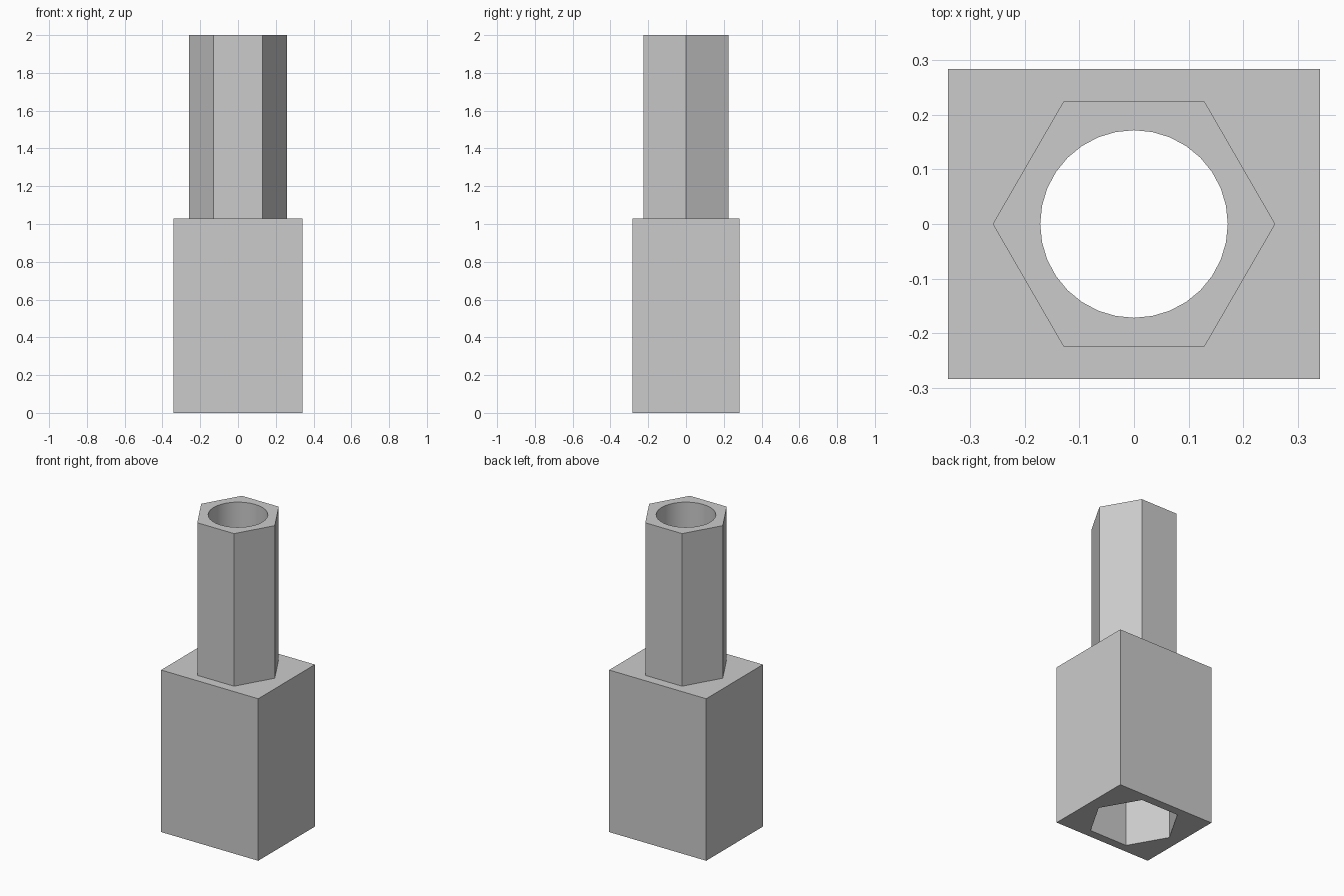
import bpy
import math

cube = bpy.data.objects.get("Cube")
if cube:
    bpy.data.objects.remove(cube, do_unlink=True)

HEIGHT = 2.0
BASE_TOP = 1.03
SOCKET_DEPTH = 0.97
OVERLAP = 0.03

grey = bpy.data.materials.new("plain grey")
grey.use_nodes = True
colour = (0.6, 0.6, 0.6, 1)
grey.diffuse_color = colour
grey.node_tree.nodes["Principled BSDF"].inputs["Base Color"].default_value = colour


def prism(name, sides, radius, bottom, top):
    """Upright prism with a corner on the x axis."""
    bpy.ops.mesh.primitive_cylinder_add(
        vertices=sides, radius=radius, depth=top - bottom,
        location=(0, 0, (bottom + top) / 2), rotation=(0, 0, math.pi / 2))
    obj = bpy.context.object
    obj.name = name
    obj.data.materials.append(grey)
    return obj


def combine(target, tool, operation):
    """Apply a boolean to the target, then drop the tool."""
    mod = target.modifiers.new(tool.name, "BOOLEAN")
    mod.operation = operation
    mod.solver = "EXACT"
    mod.object = tool
    bpy.ops.object.select_all(action="DESELECT")
    target.select_set(True)
    bpy.context.view_layer.objects.active = target
    bpy.ops.object.modifier_apply(modifier=mod.name)
    bpy.data.objects.remove(tool, do_unlink=True)


# Rectangular base block
bpy.ops.mesh.primitive_cube_add(size=1, location=(0, 0, BASE_TOP / 2))
body = bpy.context.object
body.name = "hex_socket_adapter"
body.scale = (0.683, 0.569, BASE_TOP)
bpy.ops.object.transform_apply(location=True, rotation=True, scale=True)
body.data.materials.append(grey)

# Hexagonal shank rising from the block
combine(body, prism("hex_shank", 6, 0.259, BASE_TOP - OVERLAP, HEIGHT), "UNION")

# Hexagonal socket below, then the round bore right through
combine(body, prism("hex_socket", 6, 0.265, -0.1, SOCKET_DEPTH), "DIFFERENCE")
combine(body, prism("round_bore", 32, 0.172, -0.2, HEIGHT + 0.1), "DIFFERENCE")

# Smooth bore wall, crisp edges elsewhere
body.select_set(True)
bpy.context.view_layer.objects.active = body
bpy.ops.object.shade_smooth_by_angle(angle=math.radians(30))
